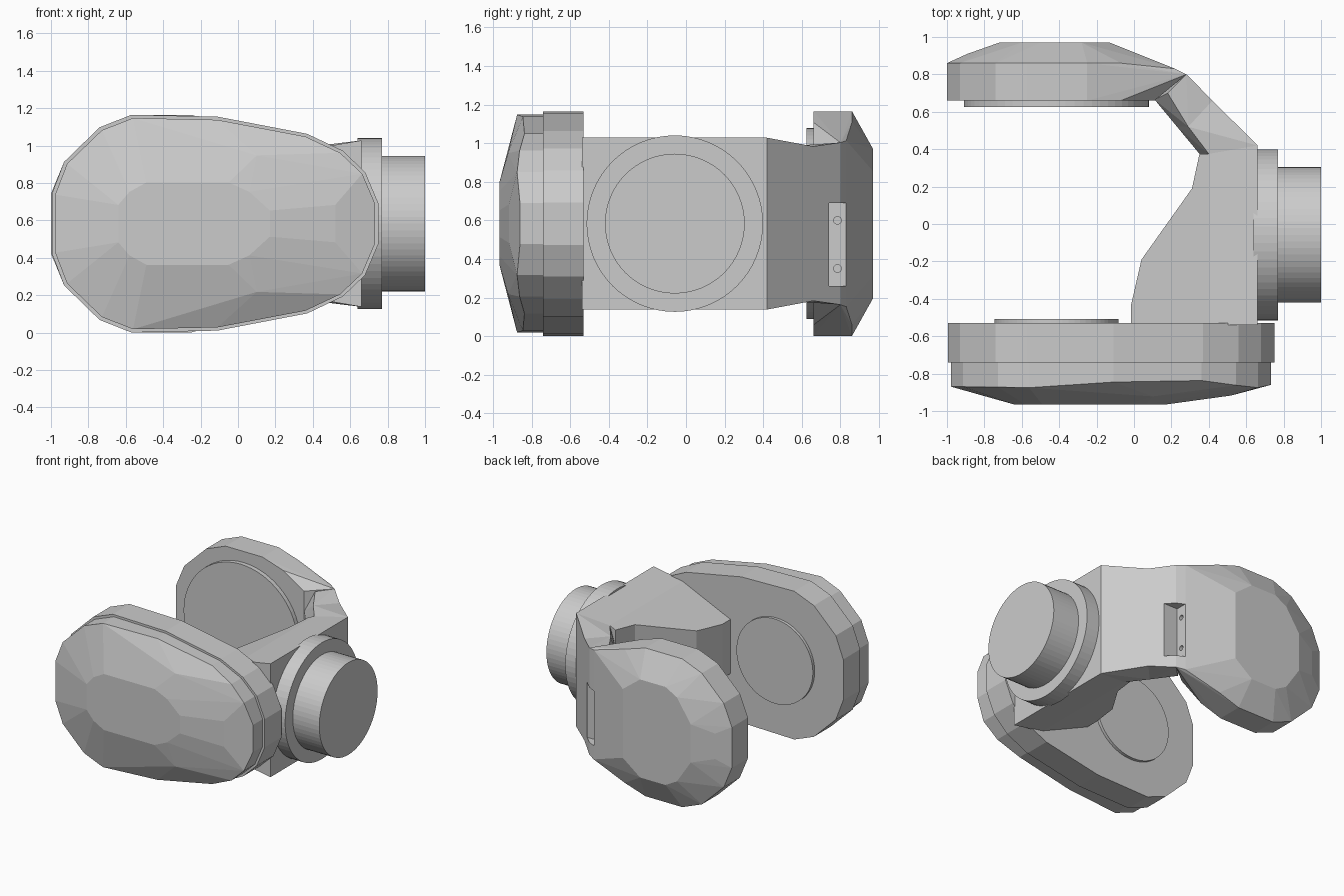
import bpy, bmesh, math
from mathutils import Matrix

if "Cube" in bpy.data.objects:
    bpy.data.objects.remove(bpy.data.objects["Cube"])

ZC = 0.583  # height of the horizontal symmetry plane


def hull(name, pts):
    """Convex solid from (x, y, half height) points mirrored about the mid plane."""
    bm = bmesh.new()
    for x, y, h in pts:
        for s in ((1, -1) if h else (1,)):
            bm.verts.new((x, y, ZC + s * h))
    res = bmesh.ops.convex_hull(bm, input=bm.verts)
    junk = {g for g in res["geom_interior"] + res["geom_unused"]
            if isinstance(g, bmesh.types.BMVert)}
    bmesh.ops.delete(bm, geom=list(junk), context='VERTS')
    bmesh.ops.dissolve_limit(bm, angle_limit=math.radians(1.5),
                             verts=bm.verts, edges=bm.edges)
    bmesh.ops.recalc_face_normals(bm, faces=bm.faces)
    return make(name, bm)


def make(name, bm):
    me = bpy.data.meshes.new(name)
    bm.to_mesh(me)
    bm.free()
    ob = bpy.data.objects.new(name, me)
    bpy.context.collection.objects.link(ob)
    return ob


def cylinder(name, axis, a, b, c, r, n=64):
    """Cylinder along x or y from a to b; c is the centre on the other axis."""
    bm = bmesh.new()
    mid = (a + b) / 2
    loc = (mid, c, ZC) if axis == 'X' else (c, mid, ZC)
    rot = Matrix.Rotation(math.pi / 2, 4, 'Y' if axis == 'X' else 'X')
    bmesh.ops.create_cone(bm, cap_ends=True, segments=n, radius1=r, radius2=r,
                          depth=abs(b - a), matrix=Matrix.Translation(loc) @ rot)
    return make(name, bm)


def box(name, lo, hi):
    bm = bmesh.new()
    size = [h - l for l, h in zip(lo, hi)]
    mid = [(h + l) / 2 for l, h in zip(lo, hi)]
    bmesh.ops.create_cube(bm, size=1, matrix=Matrix.Translation(mid) @ Matrix.Diagonal((*size, 1)))
    return make(name, bm)


def cut(ob, cutter):
    m = ob.modifiers.new("cut", 'BOOLEAN')
    m.operation, m.object, m.solver = 'DIFFERENCE', cutter, 'EXACT'
    bpy.context.view_layer.objects.active = ob
    bpy.ops.object.modifier_apply(modifier=m.name)


# front pod: outline plate (x, half height), then a faceted cap
left = [(-1.0, 0.16), (-0.93, 0.33), (-0.74, 0.515), (-0.57, 0.582)]
outline = [(-0.995, 0.16)] + left[1:] + [(-0.11, 0.572), (0.37, 0.48), (0.56, 0.39),
                                         (0.68, 0.275), (0.75, 0.11)]
hull("front_pod_plate", [(x, y, h) for x, h in outline for y in (-0.53, -0.74)])

rim_y = [-0.87, -0.87, -0.872, -0.875, -0.845, -0.837, -0.862, -0.875, -0.86]
rim = [(-0.12 + (x + 0.12) * 0.98, h * 0.97, y) for (x, h), y in zip(outline, rim_y)]
cap = [(x, -0.735, h) for x, h, y in rim] + [(x, y, h) for x, h, y in rim]
cap += [(x, -0.965, h) for x, h in
        [(-0.64, 0.1), (-0.58, 0.17), (-0.49, 0.22), (-0.05, 0.22), (0.06, 0.17), (0.17, 0.07)]]
cap += [(0.1, -0.922, 0.365), (0.52, -0.917, 0.1), (0.5, -0.905, 0.21)]
hull("front_pod_cap", cap)
cylinder("front_inner_disc", 'Y', -0.56, -0.507, -0.415, 0.332)

# back pod
back = left + [(-0.25, 0.582), (-0.07, 0.525)]
pod = [(x, y, h) for x, h in back for y in (0.66, 0.86)]
pod += [(0.11, 0.66, 0.41), (0.22, 0.83, 0.43), (0.28, 0.80, 0.42)]
pod += [(-0.89, 0.91, 0.1), (-0.72, 0.97, 0.15), (-0.6, 0.97, 0.33), (-0.5, 0.97, 0.385),
        (-0.28, 0.97, 0.385), (-0.13, 0.97, 0.27)]
back_pod = hull("back_pod", pod)
cylinder("back_inner_disc", 'Y', 0.625, 0.69, -0.415, 0.495)

# neck joining the bridge to the back pod, with a bulged inner wall
neck_a = hull("neck_lower", [(0.4, 0.375, 0.40), (0.66, 0.42, 0.445), (0.42, 0.66, 0.40),
                             (0.29, 0.52, 0.40), (0.35, 0.375, 0.25), (0.23, 0.52, 0.25)])
neck_b = hull("neck_upper", [(0.29, 0.52, 0.40), (0.42, 0.66, 0.40), (0.28, 0.80, 0.42),
                             (0.18, 0.70, 0.41), (0.23, 0.52, 0.25), (0.11, 0.665, 0.25)])

# bridge: solid spine and tapering inner web
hull("bridge_spine", [(0.66, -0.54, 0.445), (0.66, 0.42, 0.445),
                      (0.40, -0.54, 0.40), (0.40, 0.375, 0.40)])


def web_h(x):
    return 0.215 + (x + 0.01) / 0.41 * 0.185


web = [(0.40, -0.54), (0.40, 0.375), (0.35, 0.375), (0.31, 0.19),
       (0.04, -0.19), (-0.015, -0.43), (-0.015, -0.54)]
bm = bmesh.new()
top = [bm.verts.new((x, y, ZC + web_h(x))) for x, y in web]
low = [bm.verts.new((x, y, ZC - web_h(x))) for x, y in web]
bm.faces.new(top)
bm.faces.new(low[::-1])
for i in range(len(web)):
    j = (i + 1) % len(web)
    bm.faces.new((top[i], low[i], low[j], top[j]))
bmesh.ops.recalc_face_normals(bm, faces=bm.faces)
make("bridge_web", bm)

# recessed slot on the outer corner, with two screw holes
cutters = [box("slot_cutter", (0.22, 0.74, 0.26), (0.6, 0.84, 0.69))]
for z in (0.35, 0.60):
    c = cylinder("hole_cutter", 'X', 0.18, 0.3, 0.785, 0.02, 16)
    c.location.z = z - ZC
    cutters.append(c)
bpy.context.view_layer.update()
for c in cutters:
    c.hide_render = True
    for ob in (back_pod, neck_b):
        cut(ob, c)
for c in cutters:
    bpy.data.objects.remove(c)

# mounting flange and shaft
cylinder("mount_flange", 'X', 0.64, 0.77, -0.058, 0.457)
cylinder("mount_shaft", 'X', 0.75, 1.0, -0.058, 0.362)
